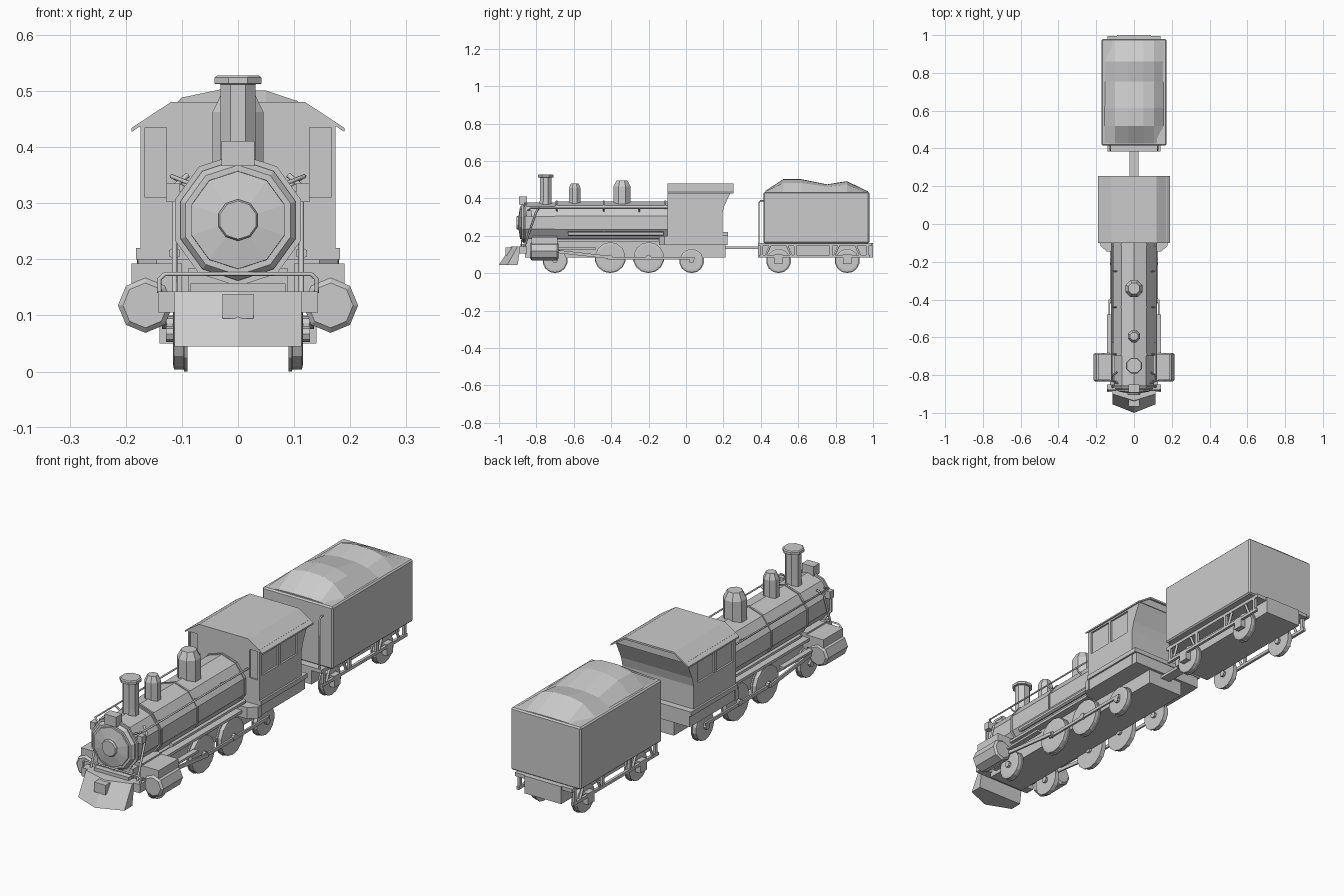
import bpy, bmesh
from math import sin, cos, pi


def loft(name, rings):
    """Skin a list of equal-length rings and cap both ends."""
    bm = bmesh.new()
    vs = [[bm.verts.new(p) for p in r] for r in rings]
    n = len(vs[0])
    for a, b in zip(vs, vs[1:]):
        for i in range(n):
            j = (i + 1) % n
            bm.faces.new((a[i], a[j], b[j], b[i]))
    bm.faces.new(vs[0])
    bm.faces.new(vs[-1])
    bmesh.ops.recalc_face_normals(bm, faces=bm.faces)
    me = bpy.data.meshes.new(name)
    bm.to_mesh(me)
    bm.free()
    ob = bpy.data.objects.new(name, me)
    bpy.context.collection.objects.link(ob)
    return ob


def place(axis, p, t):
    u, v = p
    return {'x': (t, u, v), 'y': (u, t, v), 'z': (u, v, t)}[axis]


def prism(name, axis, pts, a, b):
    return loft(name, [[place(axis, p, t) for p in pts] for t in (a, b)])


def box(name, x0, x1, y0, y1, z0, z1):
    return prism(name, 'z', [(x0, y0), (x1, y0), (x1, y1), (x0, y1)], z0, z1)


def turned(name, axis, centre, n, profile, rot=pi / 2):
    """Lathe: profile is a list of (radius, position along axis)."""
    u, v = centre
    return loft(name, [[place(axis, (u + r * cos(rot + 2 * pi * i / n),
                                     v + r * sin(rot + 2 * pi * i / n)), t)
                        for i in range(n)] for r, t in profile])


def pipe(name, pts, r=0.004):
    cu = bpy.data.curves.new(name, 'CURVE')
    cu.dimensions = '3D'
    cu.bevel_depth = r
    cu.bevel_resolution = 1
    cu.use_fill_caps = True
    sp = cu.splines.new('POLY')
    sp.points.add(len(pts) - 1)
    for q, p in zip(sp.points, pts):
        q.co = (*p, 1)
    ob = bpy.data.objects.new(name, cu)
    bpy.context.collection.objects.link(ob)
    return ob


def sbox(name, s, x0, x1, *r):
    return box(name, min(s * x0, s * x1), max(s * x0, s * x1), *r)


# boiler, smokebox and front door
C = (0, 0.27)
turned("boiler", 'y', C, 10, [(0.114, -0.70), (0.114, -0.09)])
turned("smokebox", 'y', C, 10, [(0.098, -0.88), (0.108, -0.868), (0.108, -0.70)])
turned("smokebox_door", 'y', C, 10, [(0.037, -0.895), (0.087, -0.887), (0.088, -0.87)])
turned("door_cap", 'y', C, 10, [(0.034, -0.905), (0.037, -0.90), (0.037, -0.88)])
for y in (-0.86, -0.69, -0.44, -0.11):
    turned("boiler_band", 'y', C, 10, [(0.118, y - 0.004), (0.118, y + 0.004)])

# chimney, domes and headlight
turned("chimney", 'z', (0, -0.75), 8,
       [(0.036, 0.35), (0.034, 0.40), (0.034, 0.512), (0.045, 0.513),
        (0.045, 0.524), (0.04, 0.528)], pi / 8)
turned("small_dome", 'z', (0, -0.595), 8,
       [(0.034, 0.36), (0.034, 0.455), (0.022, 0.48)], pi / 8)
turned("large_dome", 'z', (0, -0.342), 8,
       [(0.049, 0.36), (0.049, 0.463), (0.032, 0.495)], pi / 8)
box("headlight", -0.029, 0.029, -0.892, -0.85, 0.366, 0.411)

# chassis, saddle and front beam
box("main_frame", -0.088, 0.088, -0.86, 0.21, 0.085, 0.185)
box("smokebox_saddle", -0.108, 0.108, -0.82, -0.69, 0.10, 0.20)
box("front_beam", -0.143, 0.143, -0.89, -0.85, 0.105, 0.143)
box("front_step", -0.085, 0.085, -0.885, -0.84, 0.14, 0.157)
pipe("front_rail", [(-0.14, -0.88, 0.14), (-0.14, -0.88, 0.165), (-0.13, -0.88, 0.174),
                    (0.13, -0.88, 0.174), (0.14, -0.88, 0.165), (0.14, -0.88, 0.14)])

# pilot: shallow V in plan, raked forward at the bottom
loft("pilot", [[(-0.113, -0.885, 0.143), (0.113, -0.885, 0.143), (0.113, -0.90, 0.143),
                (0, -0.935, 0.143), (-0.113, -0.90, 0.143)],
               [(-0.113, -0.90, 0.045), (0.113, -0.90, 0.045), (0.113, -0.955, 0.045),
                (0, -1.0, 0.045), (-0.113, -0.955, 0.045)]])
box("front_coupler", -0.028, 0.028, -0.965, -0.90, 0.095, 0.138)

# cab walls, front and rear faces closed
prof = [(-0.10, 0.15), (0.195, 0.15), (0.195, 0.32), (0.205, 0.36), (0.245, 0.445), (-0.10, 0.445)]
cab = prism("cab", 'x', prof, -0.174, 0.174)
prism("cab_gable", 'y', [(-0.174, 0.44), (0.174, 0.44), (0.12, 0.474), (-0.12, 0.474)], -0.10, 0.246)
prism("cab_roof", 'y', [(-0.19, 0.427), (-0.12, 0.472), (0.12, 0.472), (0.19, 0.427),
                        (0.19, 0.434), (0.12, 0.48), (-0.12, 0.48), (-0.19, 0.434)], -0.10, 0.255)
box("cab_floor", -0.182, 0.182, -0.10, 0.225, 0.20, 0.22)
box("cab_base", -0.172, 0.172, -0.10, 0.222, 0.15, 0.20)

# recessed cab windows
holes = [sbox("window_cutter", s, 0.166, 0.2, y, y + 0.115, 0.325, 0.43)
         for s in (-1, 1) for y in (-0.08, 0.05)]
holes += [sbox("window_cutter", s, 0.127, 0.166, -0.2, -0.093, 0.31, 0.435) for s in (-1, 1)]
for h in holes:
    m = cab.modifiers.new("window", 'BOOLEAN')
    m.operation = 'DIFFERENCE'
    m.solver = 'EXACT'
    m.object = h
    h.hide_render = True
    h.hide_set(True)

# tender body, coal, drawbar
tender = box("tender_body", -0.172, 0.172, 0.415, 0.98, 0.16, 0.435)
b = tender.modifiers.new("corners", 'BEVEL')
b.width = 0.006
b.segments = 1
coal = [(0.425, 0.44), (0.52, 0.503), (0.615, 0.503), (0.755, 0.475), (0.86, 0.492), (0.972, 0.438)]
loft("coal", [[(x, y, 0.43 + (h - 0.43) * f) for x, f in
               ((-0.162, 0), (-0.1, 0.8), (-0.03, 1), (0.05, 0.97), (0.105, 0.72), (0.162, 0))]
              for y, h in coal])
box("tender_frame", -0.09, 0.09, 0.385, 1.0, 0.085, 0.162)
box("drawbar", -0.024, 0.024, 0.19, 0.40, 0.13, 0.143)


def wheel(name, s, y, r):
    cz = r + 0.004
    turned(name, 'x', (y, cz), 14,
           [(r + 0.004, s * 0.090), (r + 0.004, s * 0.096), (r, s * 0.097),
            (r, s * 0.114), (r * 0.85, s * 0.116)])
    turned(name + "_hub", 'x', (y, cz), 8, [(0.014, s * 0.08), (0.014, s * 0.128)])


for s in (-1, 1):
    # wheels
    for y in (-0.405, -0.20):
        wheel("driving_wheel", s, y, 0.081)
    for y in (-0.70, 0.03):
        wheel("carrying_wheel", s, y, 0.063)
    for y in (0.495, 0.862):
        wheel("tender_wheel", s, y, 0.063)

    # cylinder, valve chest and rods
    turned("cylinder", 'y', (s * 0.165, 0.118), 8,
           [(0.04, -0.833), (0.049, -0.825), (0.049, -0.69), (0.04, -0.682)])
    sbox("valve_chest", s, 0.10, 0.19, -0.825, -0.688, 0.14, 0.193)
    sbox("side_rod", s, 0.118, 0.126, -0.42, 0.045, 0.073, 0.087)
    prism("main_rod", 'x', [(-0.69, 0.108), (-0.40, 0.076), (-0.40, 0.092), (-0.69, 0.124)],
          s * 0.127, s * 0.135)
    sbox("crosshead_guide", s, 0.118, 0.142, -0.69, -0.48, 0.128, 0.138)

    # running board, air tank and tapered cab apron
    sbox("running_board", s, 0.07, 0.122, -0.70, -0.09, 0.17, 0.182)
    turned("air_tank", 'y', (s * 0.113, 0.211), 6, [(0.011, -0.63), (0.011, -0.12)])
    prism("cab_apron", 'z', [(s * 0.09, -0.09), (s * 0.18, -0.09), (s * 0.178, -0.115),
                             (s * 0.145, -0.145), (s * 0.09, -0.145)], 0.15, 0.20)

    # boiler handrail, front braces and marker lamps
    pipe("boiler_handrail", [(s * 0.085, -0.845, 0.335), (s * 0.118, -0.83, 0.348), (s * 0.118, -0.09, 0.348)])
    for y in (-0.69, -0.44, -0.25):
        pipe("handrail_post", [(s * 0.09, y, 0.33), (s * 0.119, y, 0.349)], 0.004)
    pipe("front_brace", [(s * 0.09, -0.785, 0.35), (s * 0.113, -0.80, 0.33), (s * 0.113, -0.865, 0.14)], 0.005)
    sbox("marker_lamp", s, 0.103, 0.127, -0.852, -0.825, 0.302, 0.335)
    sbox("lamp_bracket", s, 0.09, 0.12, -0.845, -0.832, 0.31, 0.322)

    # tender truss frame with struts and grab rails
    sbox("tender_sill", s, 0.08, 0.14, 0.385, 0.995, 0.146, 0.162)
    sbox("tender_lower_bar", s, 0.128, 0.14, 0.39, 0.985, 0.083, 0.096)
    for y in (0.405, 0.585, 0.775, 0.97):
        sbox("tender_strut", s, 0.128, 0.14, y - 0.007, y + 0.007, 0.09, 0.15)
    for y in (0.495, 0.862):
        for d in (-1, 1):
            pipe("tender_brace", [(s * 0.134, y + d * 0.07, 0.093), (s * 0.134, y + d * 0.045, 0.148)], 0.006)
        sbox("axle_box", s, 0.116, 0.14, y - 0.022, y + 0.022, 0.05, 0.10)
    pipe("tender_grab_rail", [(s * 0.125, 0.39, 0.155), (s * 0.125, 0.39, 0.375),
                              (s * 0.125, 0.398, 0.387), (s * 0.125, 0.42, 0.387)])
